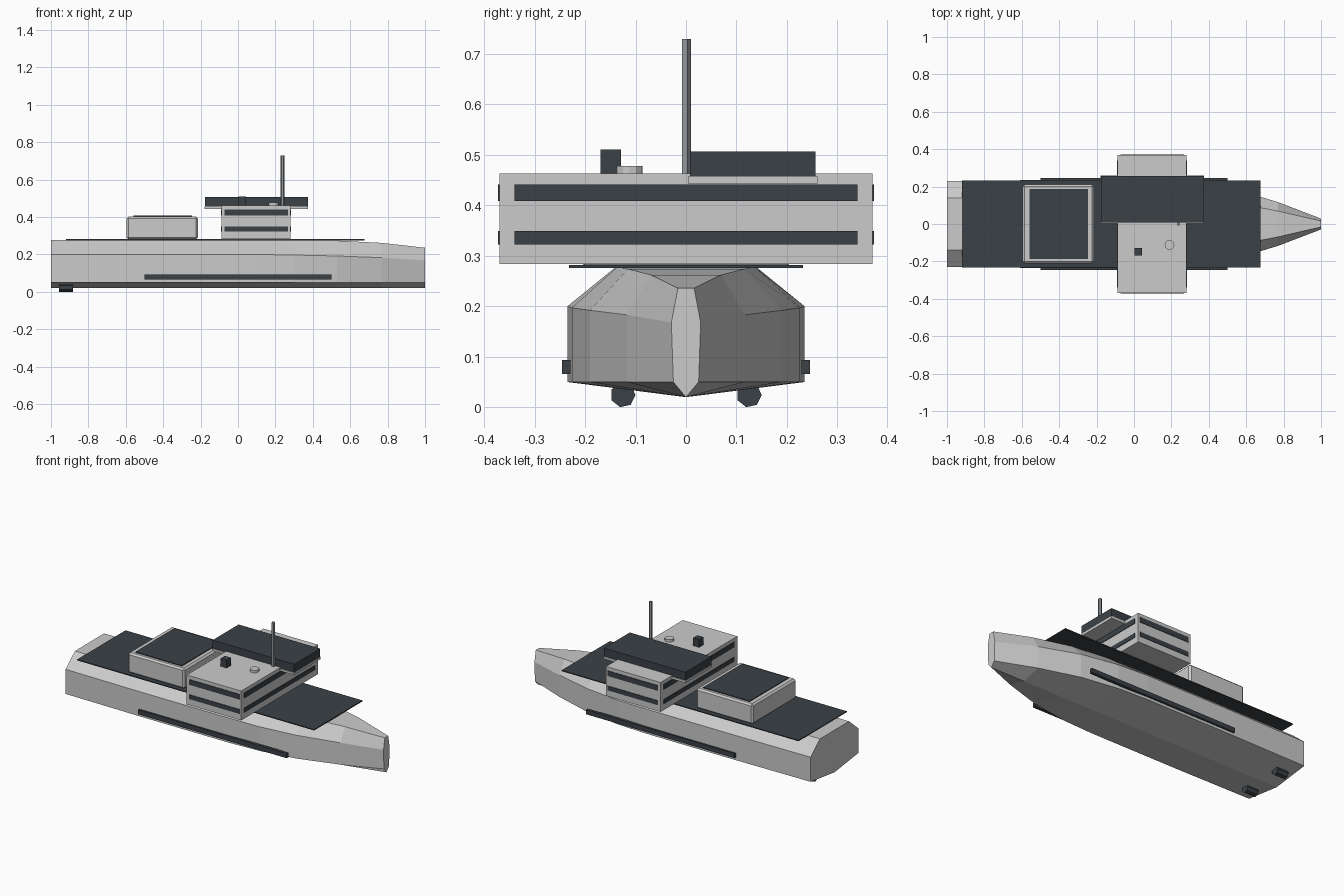
import bpy
import bmesh
from math import pi

cube = bpy.data.objects.get("Cube")
if cube:
    bpy.data.objects.remove(cube, do_unlink=True)


def material(name, rgb):
    m = bpy.data.materials.new(name)
    m.use_nodes = True
    m.diffuse_color = (*rgb, 1)
    m.node_tree.nodes["Principled BSDF"].inputs["Base Color"].default_value = (*rgb, 1)
    return m


light = material("light grey", (0.6, 0.6, 0.6))
dark = material("dark slate", (0.044, 0.053, 0.062))
steel = material("mid grey", (0.3, 0.32, 0.34))


def finish(name, bm, mat):
    bmesh.ops.recalc_face_normals(bm, faces=bm.faces[:])
    mesh = bpy.data.meshes.new(name)
    bm.to_mesh(mesh)
    bm.free()
    mesh.materials.append(mat)
    ob = bpy.data.objects.new(name, mesh)
    bpy.context.collection.objects.link(ob)
    return ob


def box(name, mat, x, y, z, bevel=0):
    """Box given by its (min, max) range on each axis."""
    bm = bmesh.new()
    bmesh.ops.create_cube(bm, size=1)
    for v in bm.verts:
        v.co = [r[0] if c < 0 else r[1] for c, r in zip(v.co, (x, y, z))]
    ob = finish(name, bm, mat)
    if bevel:
        mod = ob.modifiers.new("bevel", "BEVEL")
        mod.width = bevel
        mod.segments = 1
    return ob


def cylinder(name, mat, sides, radius, depth, centre, turn=(0, 0, 0)):
    bpy.ops.mesh.primitive_cylinder_add(vertices=sides, radius=radius, depth=depth,
                                        location=centre, rotation=turn)
    ob = bpy.context.object
    ob.name = name
    ob.data.materials.append(mat)
    return ob


# Hull lofted through stations: x, chine half width, side half width, side z, deck half width, deck z
stations = [
    (-1.0, 0.23, 0.23, 0.2, 0.14, 0.277),
    (-0.5, 0.235, 0.235, 0.2, 0.14, 0.277),
    (0.1, 0.235, 0.235, 0.2, 0.14, 0.277),
    (0.3, 0.226, 0.226, 0.197, 0.137, 0.277),
    (0.53, 0.19, 0.19, 0.192, 0.115, 0.274),
    (0.77, 0.117, 0.117, 0.183, 0.069, 0.262),
    (1.0, 0.025, 0.029, 0.168, 0.016, 0.236),
]
bm = bmesh.new()
rings = []
for x, chine, side, side_z, deck, deck_z in stations:
    half = [(chine, 0.05), (side, side_z), (deck, deck_z)]
    ring = [(0, 0.02)] + half + [(-y, z) for y, z in reversed(half)]
    rings.append([bm.verts.new((x, y, z)) for y, z in ring])
for a, b in zip(rings, rings[1:]):
    for i in range(len(a)):
        j = (i + 1) % len(a)
        bm.faces.new((a[i], a[j], b[j], b[i]))
bm.faces.new(rings[0])
bm.faces.new(rings[-1])
finish("hull", bm, light)

# Deck and rear cabin
box("deck_plate", dark, (-0.92, 0.675), (-0.232, 0.232), (0.276, 0.282))
box("rear_cabin", light, (-0.595, -0.215), (-0.211, 0.211), (0.28, 0.403), 0.01)
box("rear_cabin_roof", dark, (-0.56, -0.247), (-0.187, 0.187), (0.4, 0.408))

# Bridge with window bands on all four sides
box("bridge", light, (-0.087, 0.28), (-0.369, 0.369), (0.284, 0.463))
for level, band in (("lower", (0.322, 0.349)), ("upper", (0.409, 0.441))):
    for s, side in ((1, "left"), (-1, "right")):
        box(f"{level}_{side}_windows", dark, (-0.071, 0.268),
            sorted((s * 0.367, s * 0.372)), band)
    box(f"{level}_front_windows", dark, (0.278, 0.283), (-0.34, 0.34), band)
    box(f"{level}_rear_windows", dark, (-0.09, -0.085), (-0.34, 0.34), band)

# Overhanging roof block
box("roof_base", light, (-0.179, 0.375), (0.004, 0.26), (0.443, 0.457))
box("roof_block", dark, (-0.176, 0.373), (0.008, 0.257), (0.457, 0.507))

# Roof equipment
cylinder("mast", steel, 5, 0.01, 0.27, (0.238, 0, 0.594))
box("sensor_box", dark, (0.002, 0.042), (-0.169, -0.129), (0.46, 0.511))
cylinder("roof_hatch", light, 12, 0.026, 0.018, (0.19, -0.112, 0.469))

# Side fenders and stern thrusters
for s, side in ((1, "left"), (-1, "right")):
    box(f"{side}_fender", dark, (-0.5, 0.5), sorted((s * 0.229, s * 0.246)), (0.066, 0.094))
    cylinder(f"{side}_thruster", dark, 7, 0.025, 0.075,
             (-0.92, s * 0.125, 0.0245), (0, pi / 2, 0))
